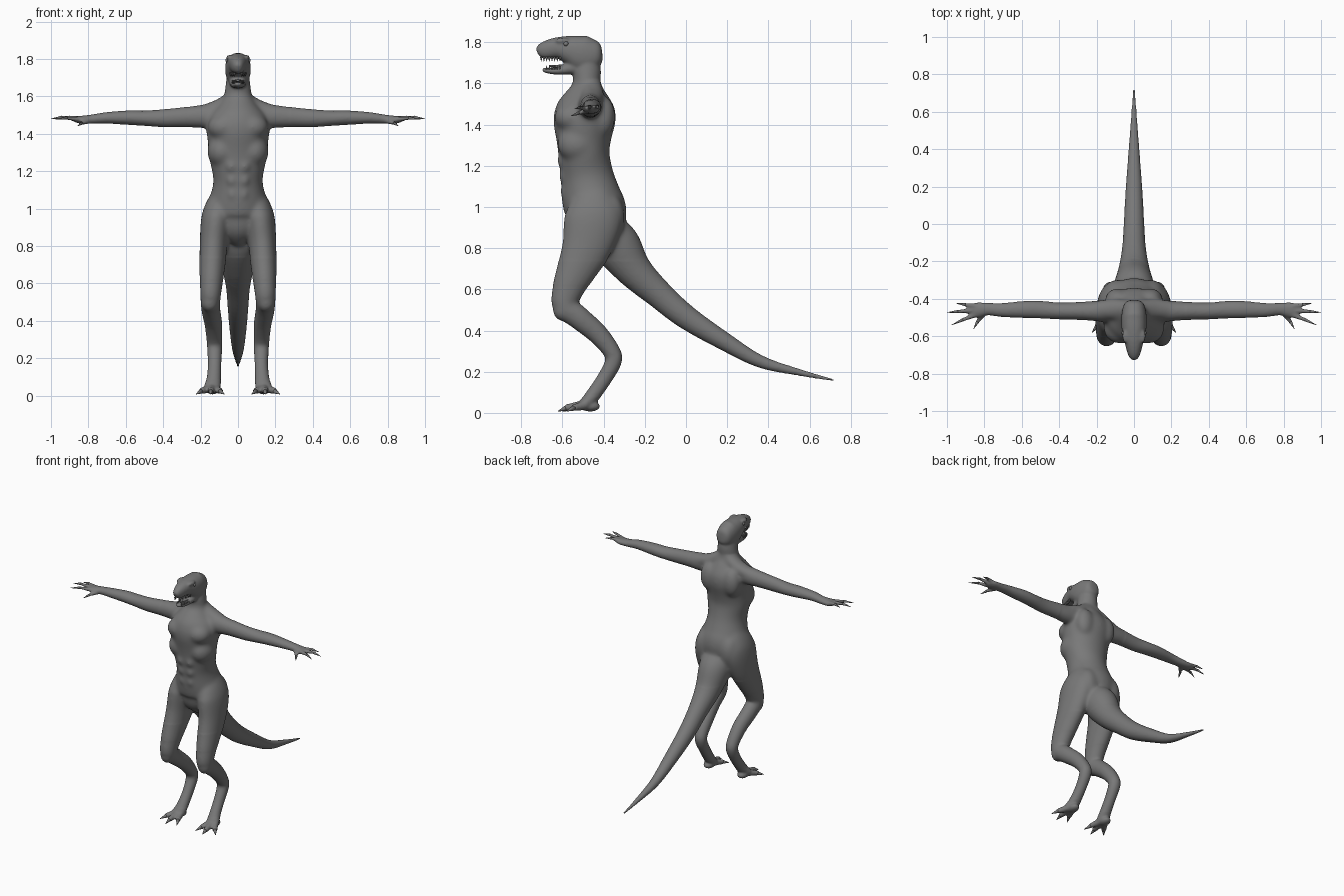
import bpy, bmesh, math
from mathutils import Vector, Matrix

X, Y = Vector((1, 0, 0)), Vector((0, 1, 0))
grey = bpy.data.materials.new("dark_grey")
grey.diffuse_color = (.19, .19, .19, 1)


def spline(rows, sub):
    """Catmull-Rom interpolation of rows (x, y, z, a, b)."""
    out = []
    n = len(rows)
    for i in range(n - 1):
        p0, p1, p2, p3 = (rows[max(0, min(n - 1, i + k))] for k in (-1, 0, 1, 2))
        for s in range(sub):
            t = s / sub
            out.append([0.5 * (2 * b + (c - a) * t + (2 * a - 5 * b + 4 * c - d) * t * t
                        + (3 * b - a - 3 * c + d) * t ** 3) for a, b, c, d in zip(p0, p1, p2, p3)])
    return out + [list(rows[-1])]


def tube(bm, rows, ref=X, side=1, sides=24, sub=5, power=1.0):
    """Loft of ellipses: a is the half-size along ref, b across it."""
    rows = spline([(side * r[0], *r[1:]) for r in rows], sub)
    pts = [Vector(r[:3]) for r in rows]
    rings, faces = [], []
    for i, (p, r) in enumerate(zip(pts, rows)):
        t = (pts[min(i + 1, len(pts) - 1)] - pts[max(i - 1, 0)]).normalized()
        u = (ref - ref.dot(t) * t).normalized()
        v = t.cross(u)
        ring = []
        for k in range(sides):
            ang = math.tau * k / sides
            c, s = math.cos(ang), math.sin(ang)
            c, s = (math.copysign(abs(q) ** power, q) for q in (c, s))
            ring.append(bm.verts.new(p + u * c * max(r[3], .002) + v * s * max(r[4], .002)))
        rings.append(ring)
    for a, b in zip(rings, rings[1:]):
        for k in range(sides):
            j = (k + 1) % sides
            faces.append(bm.faces.new((a[k], a[j], b[j], b[k])))
    faces += [bm.faces.new(rings[0]), bm.faces.new(rings[-1])]
    bmesh.ops.recalc_face_normals(bm, faces=faces)


def ball(bm, c, r, side=1):
    m = Matrix.Translation((side * c[0], c[1], c[2])) @ Matrix.Diagonal((*r, 1))
    bmesh.ops.create_uvsphere(bm, u_segments=20, v_segments=12, radius=1, matrix=m)


def spike(bm, base, tip, r, side=1):
    a, b = (Vector((side * p[0], p[1], p[2])) for p in (base, tip))
    d = b - a
    m = Matrix.Translation((a + b) / 2) @ d.to_track_quat('Z', 'Y').to_matrix().to_4x4()
    bmesh.ops.create_cone(bm, cap_ends=True, segments=10, radius1=r, radius2=r * .1,
                          depth=d.length, matrix=m)


def finish(bm, name):
    me = bpy.data.meshes.new(name)
    bm.to_mesh(me)
    bm.free()
    for p in me.polygons:
        p.use_smooth = True
    me.materials.clear()
    me.materials.append(grey)
    ob = bpy.data.objects.new(name, me)
    bpy.context.collection.objects.link(ob)
    return ob


body, claws, teeth, eyes = (bmesh.new() for _ in range(4))

# Torso and neck
torso = [(-.45, .80, .02, .03), (-.45, .85, .08, .09), (-.447, .90, .13, .122),
         (-.438, .97, .168, .15), (-.46, 1.05, .152, .145), (-.48, 1.15, .132, .129),
         (-.495, 1.25, .15, .124), (-.497, 1.32, .156, .132), (-.495, 1.4, .168, .149),
         (-.49, 1.45, .168, .15), (-.487, 1.5, .15, .137), (-.484, 1.55, .105, .104),
         (-.482, 1.6, .076, .069), (-.482, 1.66, .066, .069), (-.482, 1.72, .058, .062)]
tube(body, [(0, *r) for r in torso], sides=32)

# Tail
tail = [(-.42, .93, .11, .08), (-.34, .82, .11, .115), (-.25, .69, .085, .088),
        (-.133, .578, .064, .069), (0, .466, .055, .059), (.182, .35, .045, .045),
        (.36, .25, .032, .031), (.55, .197, .018, .017), (.722, .158, .006, .006)]
tube(body, [(0, *r) for r in tail])

# Skull and lower jaw
skull = [(-.406, 1.735, .015, .02), (-.414, 1.735, .04, .046), (-.44, 1.737, .058, .072),
         (-.50, 1.742, .068, .092), (-.56, 1.762, .066, .073), (-.62, 1.773, .053, .053),
         (-.68, 1.763, .038, .044), (-.71, 1.755, .026, .032), (-.722, 1.75, .014, .018)]
tube(body, [(0, *r) for r in skull], power=.9)
jaw = [(-.48, 1.69, .05, .045), (-.56, 1.674, .046, .031), (-.63, 1.661, .034, .018),
       (-.68, 1.664, .022, .013), (-.698, 1.668, .012, .009)]
tube(body, [(0, *r) for r in jaw], power=.85)

arm = [(.08, -.47, 1.495, .06, .06), (.2, -.465, 1.492, .056, .062), (.3, -.465, 1.488, .048, .053),
       (.4, -.465, 1.483, .045, .048), (.5, -.458, 1.483, .047, .041), (.58, -.457, 1.486, .046, .039),
       (.7, -.46, 1.485, .038, .031), (.78, -.455, 1.478, .034, .025), (.84, -.46, 1.475, .041, .021),
       (.875, -.464, 1.477, .032, .014)]
leg = [(.07, -.445, 1.09, .06, .08), (.102, -.448, 1.0, .077, .125), (.117, -.453, .93, .082, .142),
       (.13, -.482, .81, .075, .123), (.137, -.53, .7, .069, .098), (.143, -.573, .6, .061, .077),
       (.147, -.586, .52, .054, .063), (.145, -.518, .46, .051, .057), (.132, -.43, .385, .048, .051),
       (.126, -.362, .30, .043, .043), (.125, -.352, .25, .041, .041), (.125, -.397, .165, .037, .038),
       (.13, -.453, .085, .04, .036), (.138, -.49, .042, .046, .031)]
fingers = [((.84, -.44, 1.478), (.90, -.432, 1.488), (.95, -.424, 1.48)),
           ((.85, -.462, 1.478), (.94, -.468, 1.488), (1.0, -.473, 1.48)),
           ((.84, -.482, 1.476), (.915, -.512, 1.484), (.975, -.54, 1.477)),
           ((.80, -.475, 1.468), (.836, -.522, 1.456), (.857, -.56, 1.442))]
toes = [((.125, -.48, .04), (.098, -.55, .026), (.074, -.60, .008)),
        ((.138, -.49, .04), (.145, -.575, .026), (.148, -.622, .008)),
        ((.15, -.48, .04), (.192, -.54, .026), (.224, -.58, .008))]
muscles = [((.078, -.56, 1.435), (.085, .08, .07)),      # chest
           ((.088, -.40, 1.44), (.066, .056, .10)),      # shoulder blade
           ((.085, -.525, 1.305), (.08, .10, .09)),      # ribs
           ((.09, -.375, .95), (.075, .078, .12)),       # rump
           ((.15, -.595, .50), (.048, .052, .055)),      # knee
           ((.136, -.465, .032), (.036, .048, .026)),    # heel
           ((.034, -.603, 1.225), (.031, .024, .034)),   # belly
           ((.032, -.595, 1.15), (.029, .024, .034)),
           ((.03, -.588, 1.075), (.027, .024, .034)),
           ((.045, -.60, 1.808), (.018, .036, .014))]    # brow

for s in (1, -1):
    # Limbs, shoulder slope and muscle forms
    tube(body, arm, ref=Y, side=s)
    tube(body, leg, side=s)
    tube(body, [(.02, -.46, 1.59, .05, .045), (.11, -.455, 1.54, .055, .042),
                (.22, -.46, 1.50, .045, .045)], ref=Y, side=s)
    for c, r in muscles:
        ball(body, c, r, s)
    # Digits with claws
    for digits, r0, r1, ref in ((fingers, .016, .010, Y), (toes, .026, .017, X)):
        for base, knuckle, tip in digits:
            tube(body, [(*base, r0, r0), (*knuckle, r1, r1)], ref=ref, side=s, sides=12)
            ball(body, knuckle, (r1 * 1.1,) * 3, s)
            spike(claws, knuckle, tip, r1 * .9, s)
    # Teeth and eyes
    for i in range(8):
        y = -.612 - .013 * i
        x = .041 - .0034 * i
        spike(teeth, (x, y, 1.728), (x, y, 1.706), .006, s)
        if i < 6:
            spike(teeth, (x * .75, y, 1.668), (x * .75, y, 1.688), .005, s)
    ball(eyes, (.055, -.583, 1.793), (.012, .012, .012), s)

# Fuse the body into one skin, then melt the muscle forms into the trunk
raw = finish(body, "body_forms")
remesh = raw.modifiers.new("fuse", 'REMESH')
remesh.mode = 'VOXEL'
remesh.voxel_size = .0062
fused = raw.evaluated_get(bpy.context.evaluated_depsgraph_get()).to_mesh()
skin = bmesh.new()
skin.from_mesh(fused)
bpy.data.objects.remove(raw)
trunk = [v for v in skin.verts if abs(v.co.x) < .28 and .74 < v.co.z < 1.62]
knees = [v for v in skin.verts if .08 < v.co.z < .62 and v.co.y < -.25]
for verts, rounds in ((skin.verts[:], 6), (trunk, 28), (knees, 10)):
    for _ in range(rounds):
        bmesh.ops.smooth_vert(skin, verts=verts, factor=.5,
                              use_axis_x=True, use_axis_y=True, use_axis_z=True)
finish(skin, "body")

finish(claws, "claws")
finish(teeth, "teeth")
finish(eyes, "eyes")

# Tongue
tongue = bmesh.new()
tube(tongue, [(0, -.56, 1.685, .022, .008), (0, -.62, 1.683, .02, .008), (0, -.665, 1.685, .01, .005)], sides=16)
finish(tongue, "tongue")
